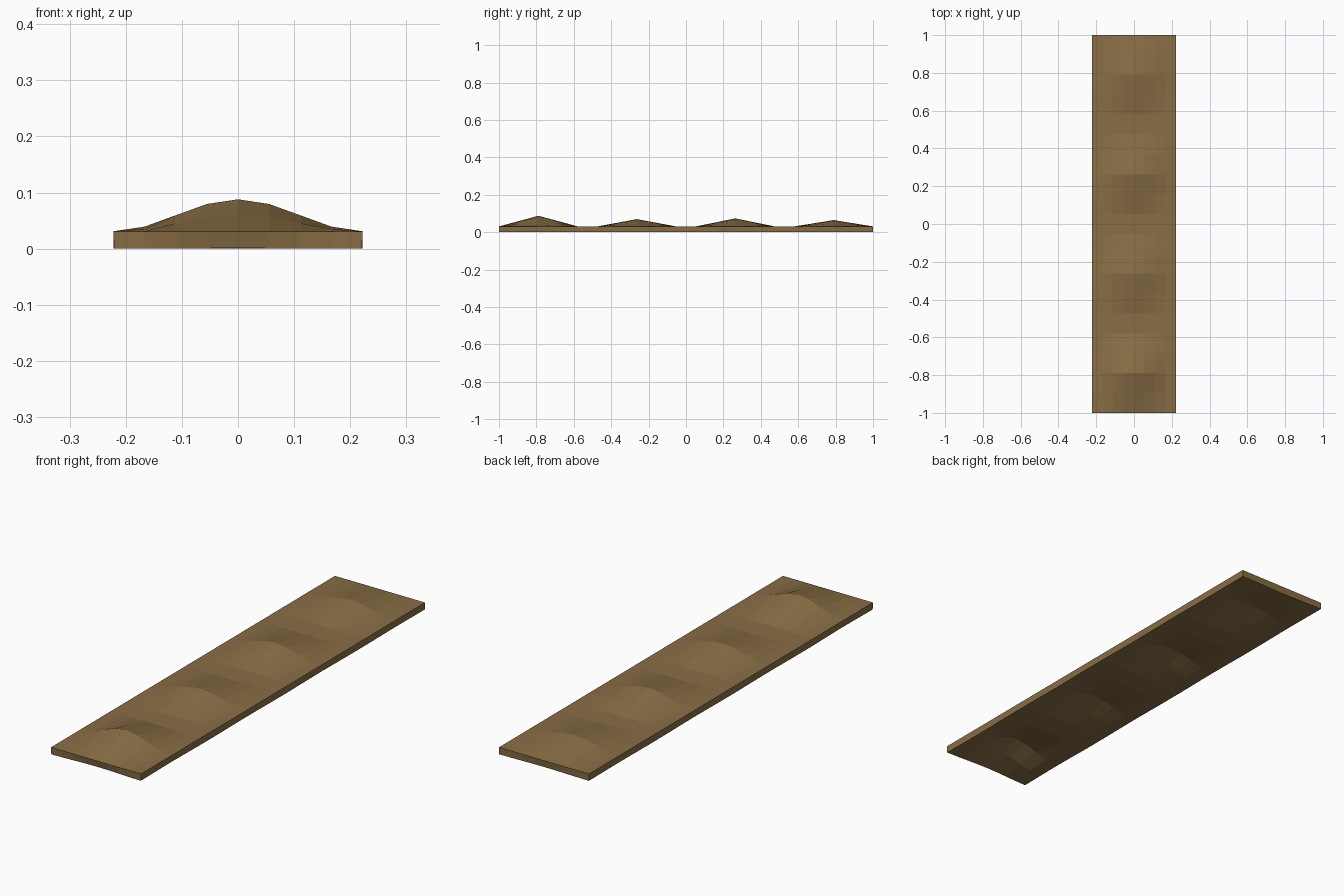
import bpy, bmesh
from math import cos, pi

if "Cube" in bpy.data.objects:
    bpy.data.objects.remove(bpy.data.objects["Cube"])

HALF_W, BASE = 0.222, 0.031
NX, NY = 8, 19
# mound centre along y -> height above the bed
MOUNDS = {-15/19: 0.057, -5/19: 0.039, 5/19: 0.043, 15/19: 0.034}
REACH = 4/19


def bump(t):
    return 0.5 * (1 + cos(pi * t)) if abs(t) < 1 else 0.0


# soil bed: a grid raised into four mounds
bm = bmesh.new()
bmesh.ops.create_grid(bm, x_segments=NX, y_segments=NY, size=1)
for v in bm.verts:
    v.co.x *= HALF_W
    v.co.z = BASE + sum(h * bump(v.co.x / HALF_W) * bump((v.co.y - c) / REACH)
                        for c, h in MOUNDS.items())
mesh = bpy.data.meshes.new("soil_bed")
bm.to_mesh(mesh)
bm.free()
bed = bpy.data.objects.new("soil_bed", mesh)
bpy.context.collection.objects.link(bed)

# even thickness, so the mounds are hollow underneath
sol = bed.modifiers.new("thickness", 'SOLIDIFY')
sol.thickness = BASE
sol.offset = -1

# brown earth
mat = bpy.data.materials.new("earth")
mat.diffuse_color = (0.25, 0.155, 0.06, 1)
mat.use_nodes = True
mat.node_tree.nodes["Principled BSDF"].inputs["Base Color"].default_value = mat.diffuse_color
mesh.materials.append(mat)
